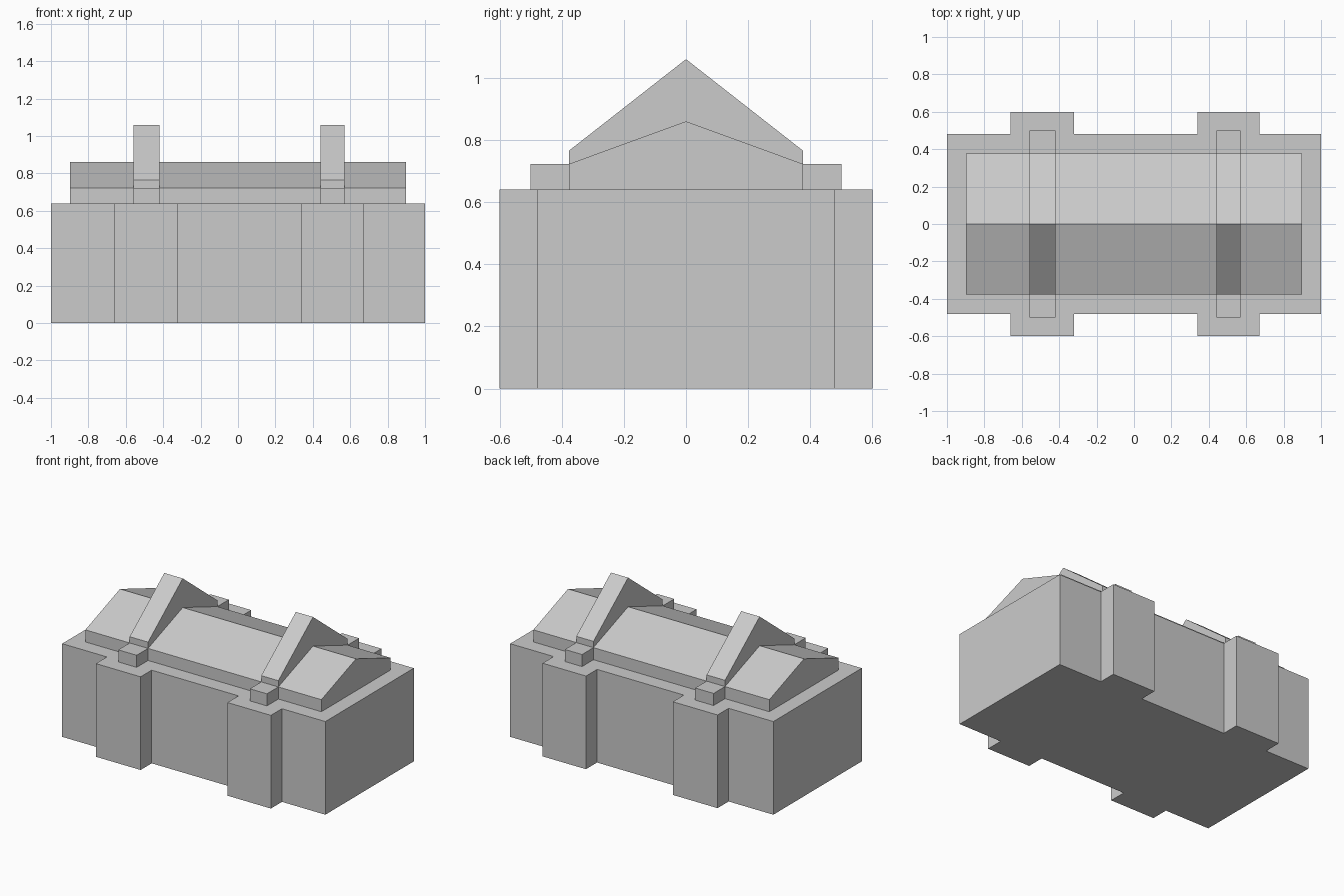
import bpy, bmesh
from mathutils import Vector

if "Cube" in bpy.data.objects:
    bpy.data.objects.remove(bpy.data.objects["Cube"])


def extrude(name, points, offset):
    """Closed prism from a planar outline of 3D points and an extrusion vector."""
    bm = bmesh.new()
    face = bm.faces.new([bm.verts.new(p) for p in points])
    result = bmesh.ops.extrude_face_region(bm, geom=[face])
    moved = [v for v in result["geom"] if isinstance(v, bmesh.types.BMVert)]
    bmesh.ops.translate(bm, verts=moved, vec=Vector(offset))
    bmesh.ops.recalc_face_normals(bm, faces=bm.faces)
    mesh = bpy.data.meshes.new(name)
    bm.to_mesh(mesh)
    bm.free()
    obj = bpy.data.objects.new(name, mesh)
    bpy.context.collection.objects.link(obj)
    return obj


def gable(name, x0, x1, half, base, eave, ridge):
    """Pitched prism running along x."""
    profile = [(-half, base), (half, base), (half, eave), (0, ridge), (-half, eave)]
    return extrude(name, [(x0, y, z) for y, z in profile], (x1 - x0, 0, 0))


def box(name, x0, x1, y0, y1, z0, z1):
    return extrude(name, [(x0, y0, z0), (x1, y0, z0), (x1, y1, z0), (x0, y1, z0)],
                   (0, 0, z1 - z0))


WALL_TOP = 0.64
BAYS = [(-0.66, -0.32), (0.34, 0.67)]
PARAPETS = [(-0.56, -0.42), (0.44, 0.57)]

# Main walls with projecting bays front and back, as one outline
front = [(-1, -0.48)]
for a, b in BAYS:
    front += [(a, -0.48), (a, -0.6), (b, -0.6), (b, -0.48)]
front.append((1, -0.48))
outline = front + [(x, -y) for x, y in reversed(front)]
extrude("main_walls", [(x, y, 0) for x, y in outline], (0, 0, WALL_TOP))

# Low pitched roof with upright gable ends
gable("main_roof", -0.897, 0.897, 0.376, WALL_TOP, 0.723, 0.86)

# Steep cross parapets, each with a small block in front and behind
for i, (a, b) in enumerate(PARAPETS):
    gable(f"parapet_{i + 1}", a, b, 0.376, WALL_TOP, 0.766, 1.06)
    for side, s in (("front", -1), ("back", 1)):
        y0, y1 = sorted((s * 0.376, s * 0.5))
        box(f"parapet_block_{side}_{i + 1}", a, b, y0, y1, WALL_TOP, 0.723)
